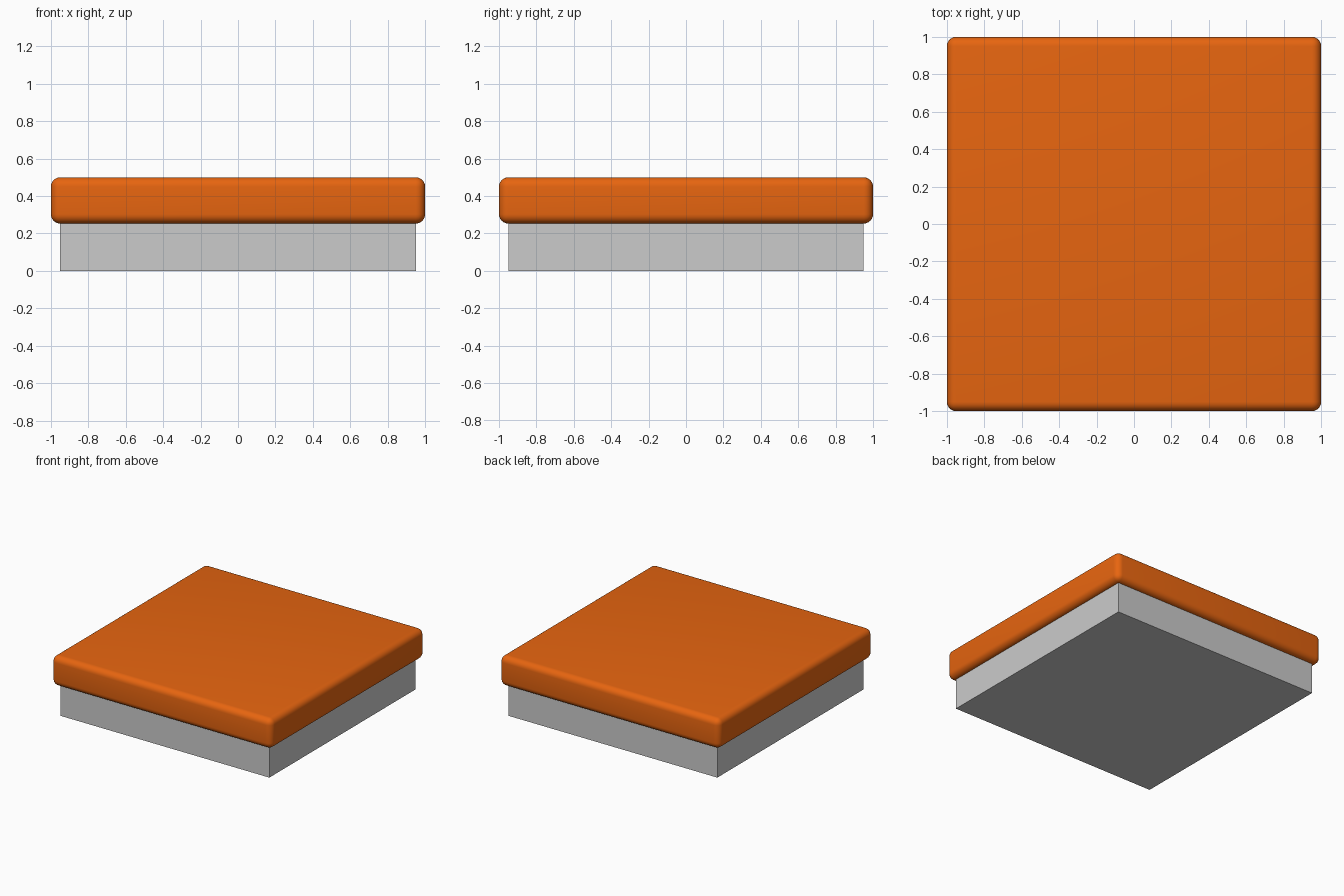
import bpy

if "Cube" in bpy.data.objects:
    bpy.data.objects.remove(bpy.data.objects["Cube"])


def box(name, width, z0, z1):
    bpy.ops.mesh.primitive_cube_add(size=1, location=(0, 0, (z0 + z1) / 2))
    obj = bpy.context.object
    obj.name = name
    obj.scale = (width, width, z1 - z0)
    bpy.ops.object.transform_apply(location=False, rotation=False, scale=True)
    return obj


# Plain square base
box("base", 1.9, 0, 0.253)

# Wider top slab with rounded edges
slab = box("top_slab", 2.0, 0.253, 0.5)
bevel = slab.modifiers.new("rounded_edges", 'BEVEL')
bevel.width = 0.05
bevel.segments = 6
bpy.ops.object.modifier_apply(modifier=bevel.name)
bpy.ops.object.shade_smooth_by_angle()

# Orange finish
orange = bpy.data.materials.new("orange")
orange.diffuse_color = (0.8, 0.13, 0.005, 1)
orange.use_nodes = True
orange.node_tree.nodes["Principled BSDF"].inputs["Base Color"].default_value = orange.diffuse_color
slab.data.materials.append(orange)
